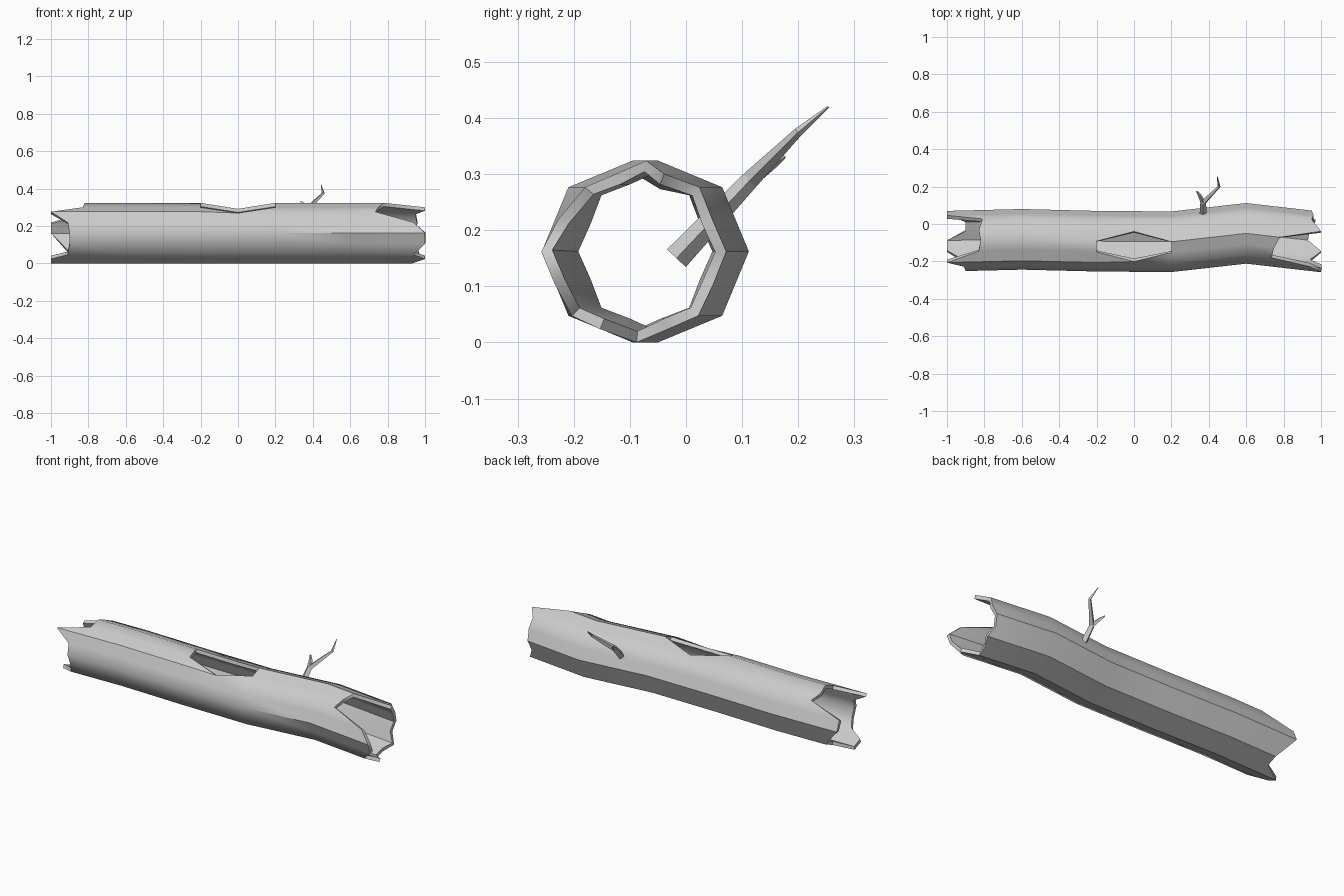
import bpy, bmesh, math

cube = bpy.data.objects.get("Cube")
if cube:
    bpy.data.objects.remove(cube, do_unlink=True)

SIDES = 16          # octagon corners plus the middle of each side
RADIUS = 0.162
STATIONS = [-1, -0.6, -0.2, 0.2, 0.6, 1]
CENTRES = [-0.092, -0.082, -0.092, -0.095, -0.05, -0.096]

# Ragged end positions, one per direction: back, up, front, down
LEFT_END = [-1, -1, -0.81, -0.83, -0.82, -0.83, -1, -0.91,
            -0.9, -0.9, -0.91, -1, -1, -0.9, -0.9, -0.95]
RIGHT_END = [0.95, 0.96, 0.95, 1, 0.78, 0.75, 0.735, 0.94,
             1, 1, 0.94, 1, 0.93, 0.94, 0.97, 0.94]

wood = bpy.data.materials.new("grey_wood")
wood.use_nodes = True
grey = (0.6, 0.6, 0.6, 1)
wood.diffuse_color = grey
wood.node_tree.nodes["Principled BSDF"].inputs["Base Color"].default_value = grey


def centre_y(x):
    """Sideways bend of the trunk at x."""
    for i in range(len(STATIONS) - 1):
        a, b = STATIONS[i], STATIONS[i + 1]
        if x <= b:
            t = (x - a) / (b - a)
            return CENTRES[i] + t * (CENTRES[i + 1] - CENTRES[i])
    return CENTRES[-1]


def trunk_point(x, i, scale=1):
    a = math.tau * i / SIDES
    r = RADIUS * scale
    if i % 2:
        r *= math.cos(math.pi / 8)
    return (x, centre_y(x) + r * math.cos(a), RADIUS + r * math.sin(a))


def build_trunk():
    bm = bmesh.new()
    rows = []
    for i in range(SIDES):
        row = []
        for x in (LEFT_END[i], -0.6, -0.2, 0, 0.2, 0.6, RIGHT_END[i]):
            # the rim of the knot hole sinks in a little
            scale = 0.94 if x == 0 and i in (3, 6) else 1
            row.append(bm.verts.new(trunk_point(x, i, scale)))
        rows.append(row)

    for i in range(SIDES):
        a, b = rows[i], rows[(i + 1) % SIDES]
        for j in range(6):
            quad = [a[j], a[j + 1], b[j + 1], b[j]]
            # knot hole: six-sided opening on the upper front
            if j in (2, 3):
                if i == 4:
                    continue
                if i == 3:
                    quad.remove(b[3])
                if i == 5:
                    quad.remove(a[3])
            bm.faces.new(quad)
    bmesh.ops.delete(bm, geom=[v for v in bm.verts if not v.link_faces], context='VERTS')

    for f in bm.faces:
        f.smooth = True
        c = f.calc_center_median()
        out = f.normal
        f.normal_update()
        if f.normal.y * (c.y - centre_y(c.x)) + f.normal.z * (c.z - RADIUS) < 0:
            f.normal_flip()

    # Hard ridges running along the bark
    for i, row in enumerate(rows):
        for j in range(6):
            if not (row[j].is_valid and row[j + 1].is_valid):
                continue
            hard = i in (0, 12, 14) or (i == 6 and j < 3) or (i in (4, 8) and j > 3)
            edge = bm.edges.get((row[j], row[j + 1]))
            if edge and hard:
                edge.smooth = False

    mesh = bpy.data.meshes.new("hollow_trunk")
    bm.to_mesh(mesh)
    bm.free()
    mesh.materials.append(wood)
    trunk = bpy.data.objects.new("hollow_trunk", mesh)
    bpy.context.collection.objects.link(trunk)
    wall = trunk.modifiers.new("wall", 'SOLIDIFY')
    wall.thickness = 0.02
    wall.offset = -1
    split = trunk.modifiers.new("hard_edges", 'EDGE_SPLIT')
    split.split_angle = math.radians(55)


def build_twig(name, path):
    """Four-sided tapering stick through (point, radius) pairs."""
    curve = bpy.data.curves.new(name, 'CURVE')
    curve.dimensions = '3D'
    curve.bevel_depth = 1
    curve.bevel_resolution = 0
    curve.use_fill_caps = True
    spline = curve.splines.new('POLY')
    spline.use_smooth = False
    spline.points.add(len(path) - 1)
    for p, (co, r) in zip(spline.points, path):
        p.co = (*co, 1)
        p.radius = r
    curve.materials.append(wood)
    obj = bpy.data.objects.new(name, curve)
    bpy.context.collection.objects.link(obj)


build_trunk()
FORK = (0.37, 0.115, 0.29)
build_twig("branch", [((0.37, -0.017, 0.15), 0.023), (FORK, 0.016),
                      ((0.455, 0.2, 0.375), 0.008), ((0.445, 0.254, 0.42), 0.002)])
build_twig("side_twig", [(FORK, 0.014), ((0.35, 0.155, 0.318), 0.009),
                         ((0.335, 0.175, 0.331), 0.004)])
